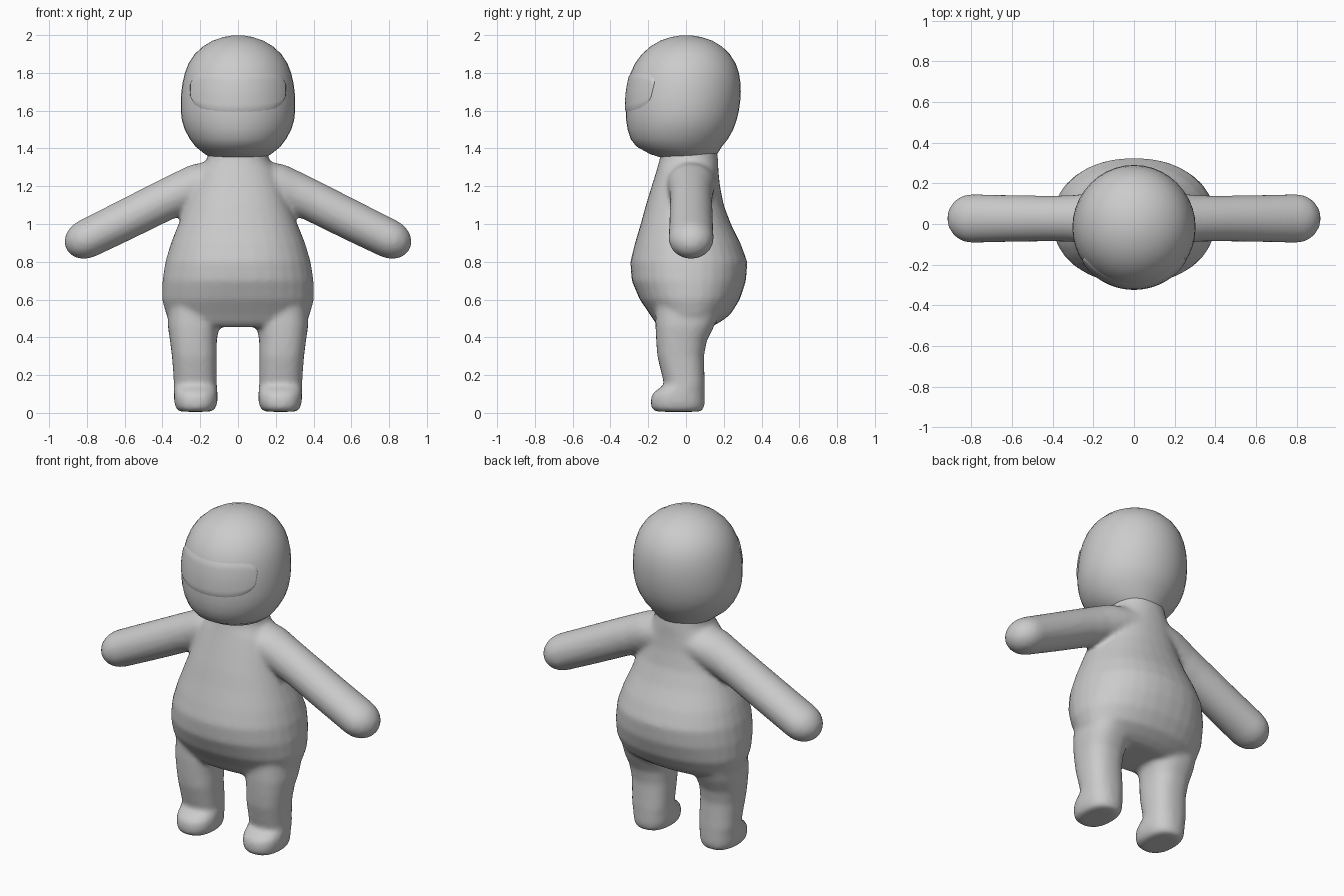
import bpy, bmesh, math
from mathutils import Vector

if "Cube" in bpy.data.objects:
    bpy.data.objects.remove(bpy.data.objects["Cube"])

grey = bpy.data.materials.new("soft grey")
grey.diffuse_color = (0.6, 0.6, 0.6, 1)
grey.use_nodes = True
grey.node_tree.nodes["Principled BSDF"].inputs["Base Color"].default_value = grey.diffuse_color


def squircle(t, p):
    """Point on a unit superellipse."""
    c, s = math.cos(t), math.sin(t)
    return (math.copysign(abs(c) ** (2 / p), c), math.copysign(abs(s) ** (2 / p), s))


def loft(bm, rings, p=2.0, sides=32):
    """Skin capped rings given as (centre, half axis, half axis)."""
    loops = []
    for c, a, b in rings:
        pts = [squircle(2 * math.pi * i / sides, p) for i in range(sides)]
        loops.append([bm.verts.new(Vector(c) + Vector(a) * u + Vector(b) * v) for u, v in pts])
    for lo, hi in zip(loops, loops[1:]):
        for i in range(sides):
            j = (i + 1) % sides
            bm.faces.new((lo[i], lo[j], hi[j], hi[i]))
    bm.faces.new(loops[0][::-1])
    bm.faces.new(loops[-1])


def level(z, x0, x1, y0, y1):
    """Horizontal ring from its extents."""
    return (((x0 + x1) / 2, (y0 + y1) / 2, z), ((x1 - x0) / 2, 0, 0), (0, (y1 - y0) / 2, 0))


def finish(bm, name):
    bmesh.ops.recalc_face_normals(bm, faces=bm.faces)
    me = bpy.data.meshes.new(name)
    bm.to_mesh(me)
    bm.free()
    me.materials.append(grey)
    me.shade_smooth()
    ob = bpy.data.objects.new(name, me)
    bpy.context.collection.objects.link(ob)
    return ob


# pear-shaped torso: height, half width, front, back
bm = bmesh.new()
torso = [(0.455, 0.30, -0.14, 0.13), (0.48, 0.355, -0.165, 0.18), (0.52, 0.38, -0.19, 0.235),
         (0.6, 0.403, -0.245, 0.285), (0.7, 0.4, -0.288, 0.318), (0.8, 0.385, -0.295, 0.325),
         (0.9, 0.355, -0.27, 0.288), (1.0, 0.315, -0.24, 0.238), (1.1, 0.275, -0.213, 0.2),
         (1.2, 0.24, -0.182, 0.18), (1.28, 0.21, -0.157, 0.172), (1.34, 0.165, -0.14, 0.17),
         (1.42, 0.15, -0.13, 0.16)]
loft(bm, [level(z, -w, w, f, b) for z, w, f, b in torso], 2.2)

# legs with toes: height, inner, outer, front, back
leg = [(0.006, 0.145, 0.305, -0.155, 0.075), (0.02, 0.12, 0.328, -0.182, 0.095),
       (0.06, 0.108, 0.338, -0.188, 0.1), (0.1, 0.108, 0.34, -0.18, 0.1),
       (0.125, 0.11, 0.34, -0.15, 0.1), (0.15, 0.112, 0.34, -0.115, 0.1),
       (0.2, 0.112, 0.342, -0.128, 0.098), (0.3, 0.112, 0.35, -0.152, 0.095),
       (0.38, 0.112, 0.36, -0.158, 0.11), (0.46, 0.1, 0.372, -0.162, 0.15),
       (0.56, 0.1, 0.37, -0.16, 0.19)]
for s in (-1, 1):
    loft(bm, [level(z, *sorted((s * i, s * o)), f, b) for z, i, o, f, b in leg], 2.4)

# arms: x, z, radius in the front plane, radius in depth
arm = [(0.08, 1.23, 0.12, 0.14), (0.2, 1.205, 0.12, 0.128), (0.3, 1.165, 0.113, 0.115),
       (0.4, 1.12, 0.109, 0.112), (0.6, 1.02, 0.107, 0.115), (0.8, 0.922, 0.104, 0.12)]
tip = [(0.8 + 0.123 * 0.89 * math.sin(t), 0.922 - 0.123 * 0.45 * math.sin(t),
        0.104 * math.cos(t), 0.12 * math.cos(t)) for t in (0.35, 0.7, 1.0, 1.25, 1.45)]
for s in (-1, 1):
    loft(bm, [((s * x, 0.027, z), (s * 0.45 * r, 0, 0.89 * r), (0, d, 0)) for x, z, r, d in arm + tip])

# blend torso, legs and arms into one soft skin
body = finish(bm, "body")
mod = body.modifiers.new("merge", "REMESH")
mod.mode = "VOXEL"
mod.voxel_size = 0.014
mod.use_smooth_shade = True
mod = body.modifiers.new("soften", "SMOOTH")
mod.factor = 0.5
mod.iterations = 8

# head: height, half width, front, back
HEAD = [(1.345, 0.13, -0.11, 0.14), (1.37, 0.175, -0.19, 0.165), (1.41, 0.225, -0.262, 0.19),
        (1.45, 0.255, -0.293, 0.222), (1.5, 0.282, -0.309, 0.25), (1.55, 0.297, -0.317, 0.268),
        (1.6, 0.303, -0.319, 0.28), (1.65, 0.303, -0.318, 0.287), (1.7, 0.3, -0.314, 0.29),
        (1.75, 0.293, -0.306, 0.288), (1.8, 0.281, -0.293, 0.28), (1.85, 0.262, -0.27, 0.263),
        (1.9, 0.229, -0.233, 0.231), (1.94, 0.185, -0.188, 0.19), (1.97, 0.135, -0.137, 0.14),
        (1.99, 0.077, -0.078, 0.08), (1.998, 0.03, -0.03, 0.03)]
bm = bmesh.new()
loft(bm, [level(z, -w, w, f, b) for z, w, f, b in HEAD], 2.0, 40)
finish(bm, "head")


def head_point(x, z, lift):
    """Point on the front of the head, raised by lift."""
    for lo, hi in zip(HEAD, HEAD[1:]):
        if lo[0] <= z <= hi[0]:
            t = (z - lo[0]) / (hi[0] - lo[0])
            w, f, b = (lo[k] + t * (hi[k] - lo[k]) for k in (1, 2, 3))
            break
    mid, depth = (f + b) / 2, (b - f) / 2
    c = math.sqrt(max(0, 1 - (x / w) ** 2))
    return ((w + lift) * x / w, mid - (depth + lift) * c, z)


# thin rounded face panel wrapped around the front of the head
bm = bmesh.new()
cols, rows, grid = 32, 10, []
for i in range(cols + 1):
    u = math.sin(math.pi * (i / cols - 0.5))
    half = 0.105 * max(0.0, 1 - abs(u) ** 5) ** 0.3 + 0.002
    col = []
    for j in range(rows + 1):
        v = 2 * j / rows - 1
        edge = i in (0, cols) or j in (0, rows)
        col.append(bm.verts.new(head_point(0.25 * u, 1.695 + 0.015 * u * u + half * v,
                                           -0.003 if edge else 0.005)))
    grid.append(col)
for i in range(cols):
    for j in range(rows):
        bm.faces.new((grid[i][j], grid[i + 1][j], grid[i + 1][j + 1], grid[i][j + 1]))
finish(bm, "face_panel")
